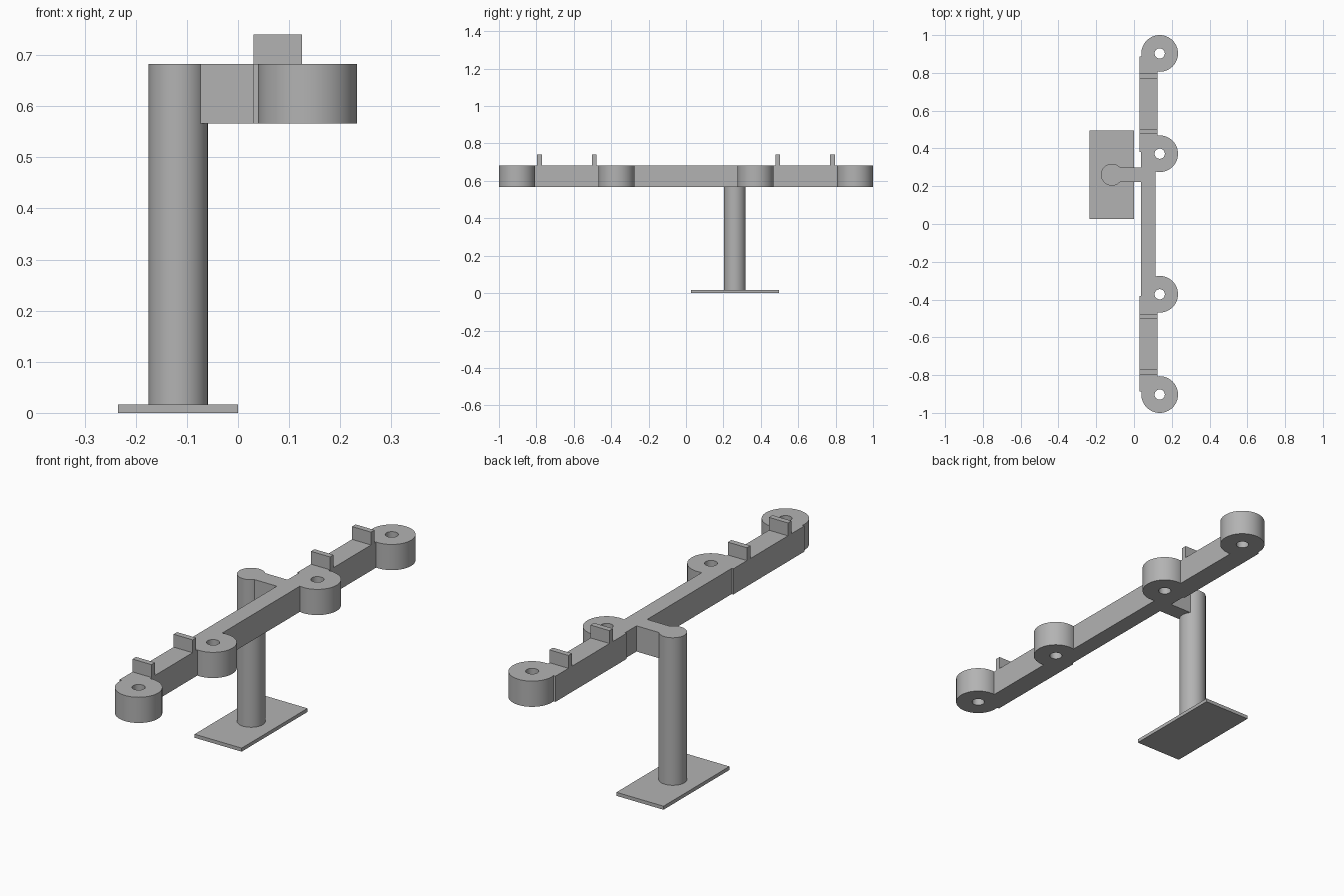
import bpy

cube = bpy.data.objects.get("Cube")
if cube:
    bpy.data.objects.remove(cube, do_unlink=True)

grey = bpy.data.materials.new("plain grey")
grey.use_nodes = True
COLOUR = (0.45, 0.45, 0.45, 1)
grey.diffuse_color = COLOUR
grey.node_tree.nodes["Principled BSDF"].inputs["Base Color"].default_value = COLOUR

RACK_BOTTOM, RACK_TOP = 0.566, 0.682
PLATE_TOP = 0.016
POST_X, POST_Y = -0.117, 0.261
PAD_X, PAD_YS = 0.136, (-0.903, -0.372, 0.372, 0.903)


def finish(name):
    obj = bpy.context.object
    obj.name = name
    obj.data.materials.append(grey)
    return obj


def box(name, x, y, z):
    """Box from (low, high) pairs on each axis."""
    spans = (x, y, z)
    bpy.ops.mesh.primitive_cube_add(size=1, location=[sum(s) / 2 for s in spans])
    bpy.context.object.scale = [s[1] - s[0] for s in spans]
    bpy.ops.object.transform_apply(location=False, rotation=False, scale=True)
    return finish(name)


def cylinder(name, x, y, radius, z):
    bpy.ops.mesh.primitive_cylinder_add(
        vertices=64, radius=radius, depth=z[1] - z[0], location=(x, y, sum(z) / 2))
    return finish(name)


def combine(target, tool, operation, keep=False):
    mod = target.modifiers.new("combine", "BOOLEAN")
    mod.operation, mod.solver, mod.object = operation, "EXACT", tool
    bpy.context.view_layer.objects.active = target
    bpy.ops.object.modifier_apply(modifier=mod.name)
    if not keep:
        bpy.data.objects.remove(tool, do_unlink=True)


def smooth(obj):
    bpy.ops.object.select_all(action="DESELECT")
    obj.select_set(True)
    bpy.context.view_layer.objects.active = obj
    bpy.ops.object.shade_smooth_by_angle(angle=0.52)


level = (RACK_BOTTOM, RACK_TOP)

# Base plate and post
box("base_plate", (-0.235, 0), (0.026, 0.496), (0, PLATE_TOP))
post = cylinder("post", POST_X, POST_Y, 0.058, (PLATE_TOP, RACK_TOP))

# Rack: central beam, support arm, wider end beams and round pads
rack = box("rack", (0.038, 0.115), (-0.385, 0.385), level)
parts = [box("support_arm", (POST_X, 0.08), (POST_Y - 0.038, POST_Y + 0.038), level)]
for side, (near, far) in (("front", (-0.888, -0.381)), ("back", (0.381, 0.888))):
    parts.append(box(side + "_end_beam", (0.03, 0.125), (near, far), level))
for y in PAD_YS:
    parts.append(cylinder("pad", PAD_X, y, 0.097, level))
for part in parts:
    combine(rack, part, "UNION")

# Through holes in the pads, and the arm end fitted around the post
for y in PAD_YS:
    hole = cylinder("hole_cutter", PAD_X, y, 0.027, (RACK_BOTTOM - 0.1, RACK_TOP + 0.1))
    combine(rack, hole, "DIFFERENCE")
socket = cylinder("socket_cutter", POST_X, POST_Y, 0.058, (RACK_BOTTOM - 0.1, RACK_TOP + 0.1))
combine(rack, socket, "DIFFERENCE")

# Upright tabs on the end beams
for side, sign in (("front", -1), ("back", 1)):
    for place, y in (("inner", 0.49), ("outer", 0.783)):
        box(f"{side}_{place}_tab", (0.03, 0.125),
            (sign * y - 0.0125, sign * y + 0.0125), (RACK_TOP, 0.74))

smooth(rack)
smooth(post)
